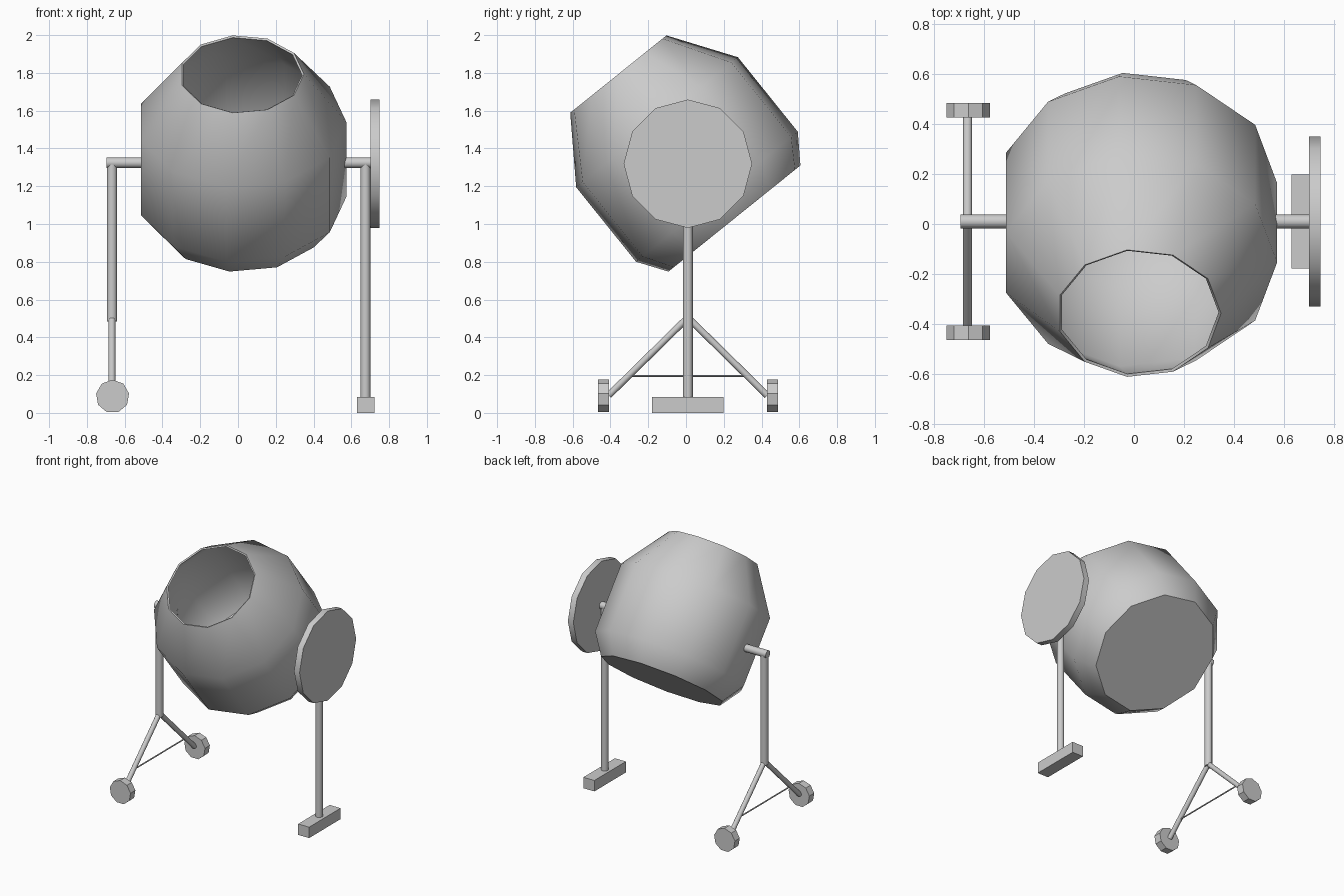
import bpy, bmesh, math
from mathutils import Vector

if "Cube" in bpy.data.objects:
    bpy.data.objects.remove(bpy.data.objects["Cube"])

CY = 0.01        # depth line of the frame
AXLE_Z = 1.324   # height of the tilting axle


def finish(name, bm, angle=None):
    bmesh.ops.recalc_face_normals(bm, faces=bm.faces[:])
    me = bpy.data.meshes.new(name)
    bm.to_mesh(me)
    bm.free()
    ob = bpy.data.objects.new(name, me)
    bpy.context.collection.objects.link(ob)
    bpy.ops.object.select_all(action='DESELECT')
    ob.select_set(True)
    bpy.context.view_layer.objects.active = ob
    if angle:
        bpy.ops.object.shade_smooth_by_angle(angle=math.radians(angle))
    return ob


def rod(name, a, b, r, sides=12, angle=40):
    """Capped cylinder between two points."""
    a, b = Vector(a), Vector(b)
    bm = bmesh.new()
    bmesh.ops.create_cone(bm, cap_ends=True, segments=sides, radius1=r, radius2=r,
                          depth=(b - a).length)
    ob = finish(name, bm, angle)
    ob.location = (a + b) / 2
    ob.rotation_euler = (b - a).to_track_quat('Z', 'Y').to_euler()
    return ob


def lathe(bm, profile, sides):
    """Rings of (radius, height) with the first one closed by a cap."""
    rings = []
    for r, z in profile:
        rings.append([bm.verts.new((r * math.cos(2 * math.pi * i / sides),
                                    r * math.sin(2 * math.pi * i / sides), z))
                      for i in range(sides)])
    for lo, hi in zip(rings, rings[1:]):
        for i in range(sides):
            j = (i + 1) % sides
            bm.faces.new((lo[i], lo[j], hi[j], hi[i]))
    bm.faces.new(rings[0][::-1])


# mixing drum: open thin shell, tilted forward
bm = bmesh.new()
lathe(bm, [(0.453, -0.39), (0.555, -0.242), (0.555, 0.264), (0.33, 0.591)], 11)
drum = finish("mixing_drum", bm)
shell = drum.modifiers.new("shell", 'SOLIDIFY')
shell.thickness = 0.012
shell.offset = -1
bpy.ops.object.modifier_apply(modifier="shell")
bpy.ops.object.shade_smooth_by_angle(angle=math.radians(45))
drum.location = (0.019, 0.012, 1.333)
drum.rotation_euler = (math.radians(38.8), 0, 0)

# axle stubs on both sides of the drum
rod("left_axle", (-0.695, CY, AXLE_Z), (-0.5, CY, AXLE_Z), 0.028)
rod("right_axle", (0.55, CY, AXLE_Z), (0.71, CY, AXLE_Z), 0.028)

# tilting wheel: 12-sided disc
rod("tilt_wheel", (0.702, CY, AXLE_Z - 0.005), (0.748, CY, AXLE_Z - 0.005), 0.34)

# upright posts
rod("left_post", (-0.667, CY, 0.485), (-0.667, CY, AXLE_Z - 0.01), 0.027)
rod("right_post", (0.675, CY, 0.07), (0.675, CY, AXLE_Z - 0.01), 0.026)

# block foot under the right post
bm = bmesh.new()
bmesh.ops.create_cube(bm, size=1)
bmesh.ops.scale(bm, vec=(0.092, 0.378, 0.083), verts=bm.verts[:])
foot = finish("foot_block", bm)
foot.location = (0.677, CY, 0.0415)

# splayed legs with road wheels
for side, s in (("front", -1), ("back", 1)):
    rod(side + "_leg", (-0.667, CY, 0.505), (-0.667, CY + s * 0.42, 0.092), 0.018)
    wheel = rod(side + "_wheel", (0, -0.029, 0), (0, 0.029, 0), 0.0885, 9, None)
    wheel.rotation_euler = (math.radians(90), 0, 0)
    wheel.location = (-0.664, CY + s * 0.447, 0.0872)

# thin brace between the legs
rod("leg_brace", (-0.667, CY - 0.315, 0.195), (-0.667, CY + 0.315, 0.195), 0.005, 8)
